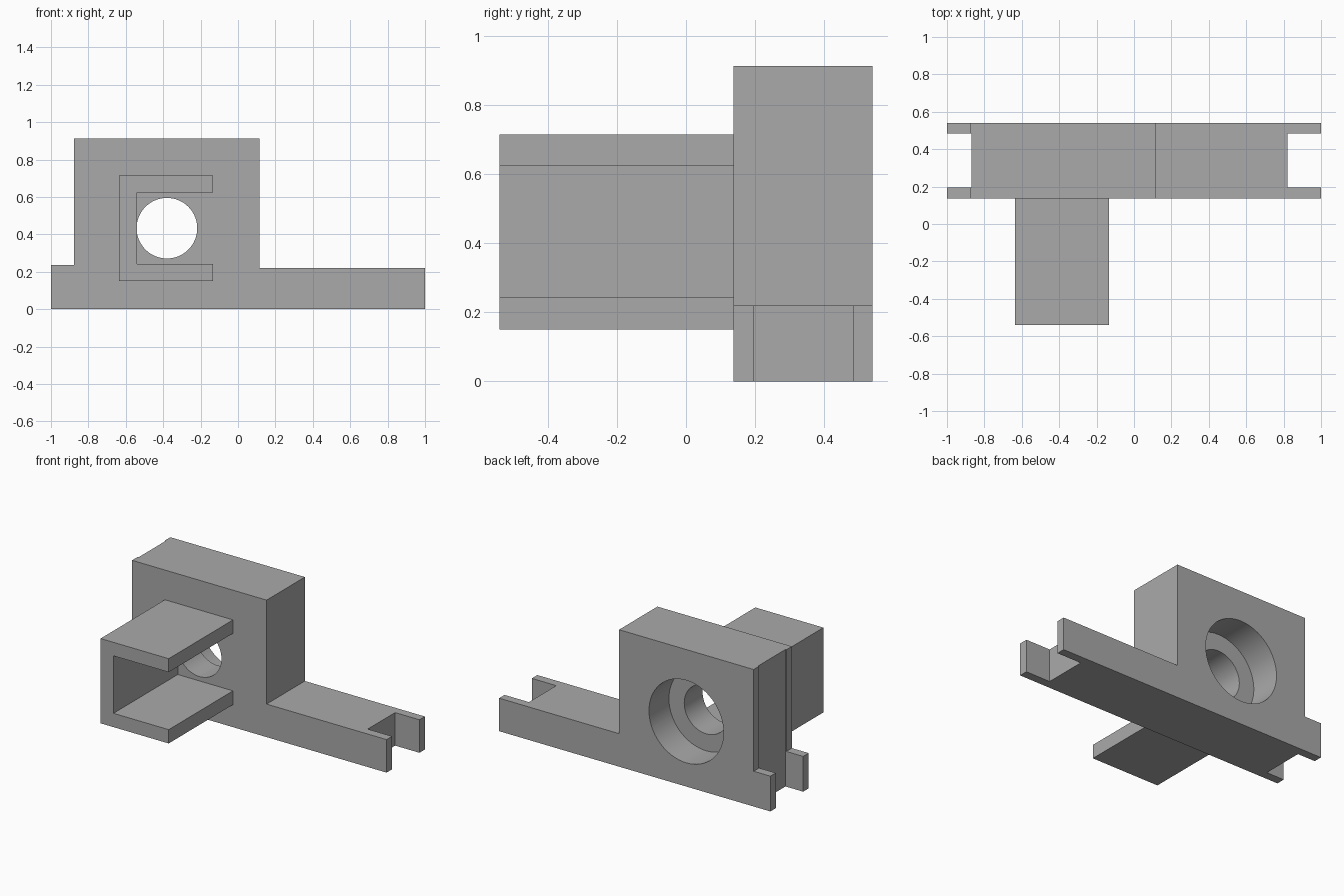
import bpy, bmesh, math
from mathutils import Matrix

old = bpy.data.objects.get("Cube")
if old:
    bpy.data.objects.remove(old, do_unlink=True)

grey = bpy.data.materials.new("plain grey")
grey.use_nodes = True
grey.diffuse_color = (0.4, 0.4, 0.4, 1)
grey.node_tree.nodes["Principled BSDF"].inputs["Base Color"].default_value = (0.4, 0.4, 0.4, 1)

BACK, FACE, FRONT = 0.54, 0.137, -0.54


def finish(name, bm):
    bmesh.ops.recalc_face_normals(bm, faces=bm.faces)
    mesh = bpy.data.meshes.new(name)
    bm.to_mesh(mesh)
    bm.free()
    obj = bpy.data.objects.new(name, mesh)
    bpy.context.collection.objects.link(obj)
    mesh.materials.append(grey)
    return obj


def extrude_profile(name, points, y0, y1):
    """Extrude an x-z outline along y."""
    bm = bmesh.new()
    face = bm.faces.new([bm.verts.new((x, y0, z)) for x, z in points])
    new = bmesh.ops.extrude_face_region(bm, geom=[face])["geom"]
    verts = [v for v in new if isinstance(v, bmesh.types.BMVert)]
    bmesh.ops.translate(bm, verts=verts, vec=(0, y1 - y0, 0))
    return finish(name, bm)


def box(name, x0, x1, y0, y1, z0, z1):
    return extrude_profile(name, [(x0, z0), (x1, z0), (x1, z1), (x0, z1)], y0, y1)


def bore(name, radius, y0, y1):
    """Cylinder along y on the bore axis."""
    bm = bmesh.new()
    place = Matrix.Translation((-0.38, (y0 + y1) / 2, 0.433)) @ Matrix.Rotation(math.pi / 2, 4, "X")
    bmesh.ops.create_cone(bm, cap_ends=True, segments=64, radius1=radius,
                          radius2=radius, depth=y1 - y0, matrix=place)
    return finish(name, bm)


# Upright block and long base in one outline
body = extrude_profile("bracket_body", [
    (-1, 0), (1, 0), (1, 0.22), (0.115, 0.22), (0.115, 0.913),
    (-0.877, 0.913), (-0.877, 0.235), (-1, 0.235)], FACE, BACK)

# End slots, through hole and rear counterbore
cutters = [
    box("right_slot_cutter", -1.1, -0.87, 0.195, 0.483, -0.1, 1.1),
    box("left_slot_cutter", 0.82, 1.1, 0.195, 0.483, -0.1, 1.1),
    bore("through_hole_cutter", 0.162, 0, 0.7),
    bore("counterbore_cutter", 0.275, BACK - 0.21, 0.7),
]
for cutter in cutters:
    mod = body.modifiers.new(cutter.name, "BOOLEAN")
    mod.operation = "DIFFERENCE"
    mod.solver = "EXACT"
    mod.object = cutter

# Bake the cuts and drop the helpers
bpy.context.view_layer.update()
baked = bpy.data.meshes.new_from_object(
    body.evaluated_get(bpy.context.evaluated_depsgraph_get()))
body.modifiers.clear()
body.data = baked
for cutter in cutters:
    bpy.data.objects.remove(cutter, do_unlink=True)

# Smooth bore walls with sharp rims
bpy.ops.object.select_all(action="DESELECT")
body.select_set(True)
bpy.context.view_layer.objects.active = body
bpy.ops.object.shade_smooth_by_angle(angle=math.radians(30))

# C-shaped channel on the front, open towards +x
extrude_profile("front_channel", [
    (-0.635, 0.15), (-0.133, 0.15), (-0.133, 0.242), (-0.54, 0.242),
    (-0.54, 0.625), (-0.133, 0.625), (-0.133, 0.715), (-0.635, 0.715)], FRONT, FACE)
